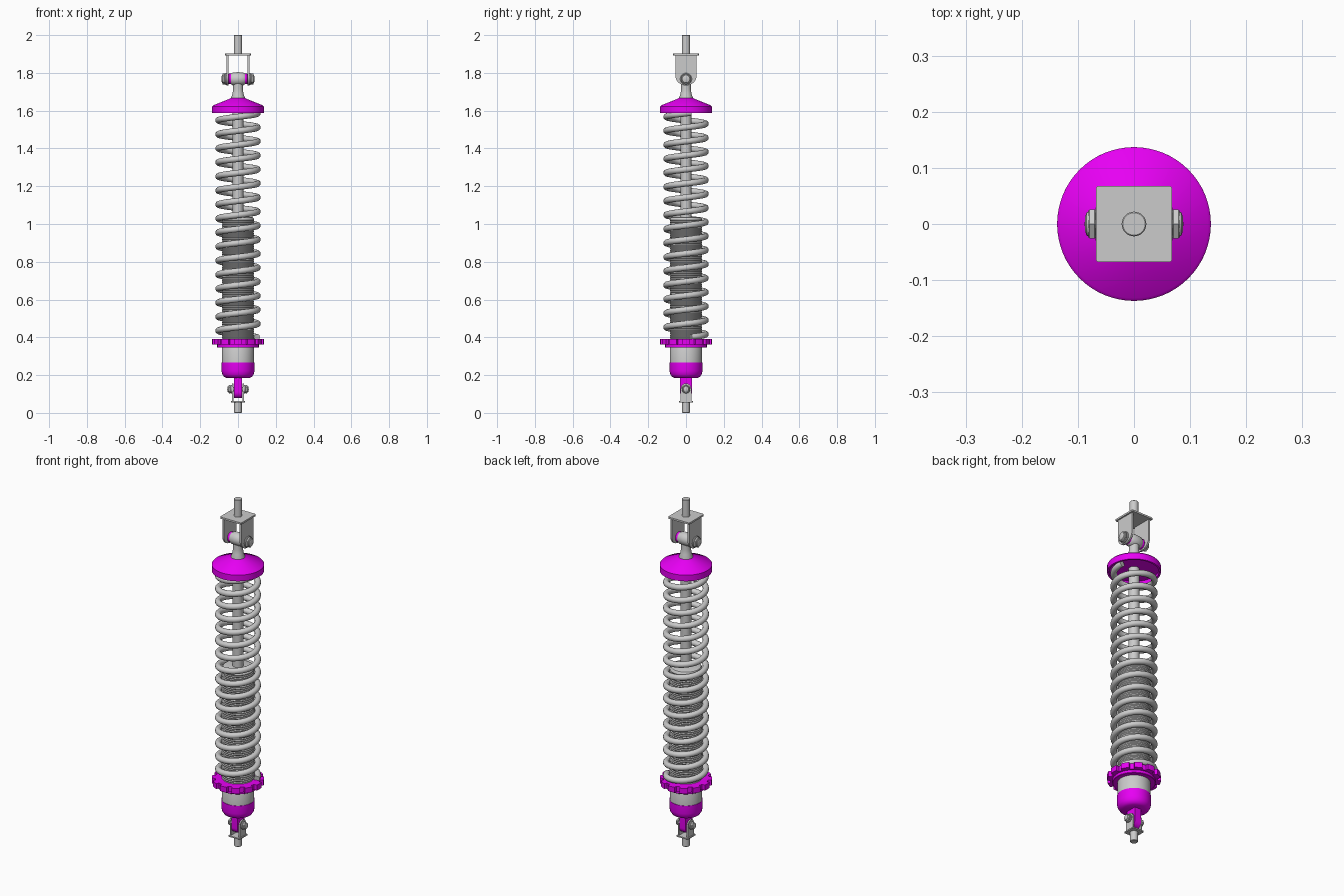
import bpy, bmesh
from math import sin, cos, pi, radians
from mathutils import Matrix

if "Cube" in bpy.data.objects:
    bpy.data.objects.remove(bpy.data.objects["Cube"])

purple = bpy.data.materials.new("purple")
purple.diffuse_color = (0.8, 0.0, 0.9, 1)
purple.use_nodes = True
purple.node_tree.nodes["Principled BSDF"].inputs["Base Color"].default_value = purple.diffuse_color


def finish(name, bm, mat=None):
    bmesh.ops.remove_doubles(bm, verts=bm.verts, dist=1e-5)
    bmesh.ops.recalc_face_normals(bm, faces=bm.faces)
    me = bpy.data.meshes.new(name)
    bm.to_mesh(me)
    bm.free()
    ob = bpy.data.objects.new(name, me)
    bpy.context.collection.objects.link(ob)
    if mat:
        me.materials.append(mat)
    smooth(ob)
    return ob


def smooth(ob):
    bpy.ops.object.select_all(action='DESELECT')
    ob.select_set(True)
    bpy.context.view_layer.objects.active = ob
    bpy.ops.object.shade_smooth_by_angle(angle=radians(32))


def lathe(name, prof, mat=None, n=48, along_x=None):
    """Revolve (radius, height) points about z, or about x at height along_x."""
    bm = bmesh.new()
    rings = [[bm.verts.new((r * cos(2 * pi * i / n), r * sin(2 * pi * i / n), z))
              for i in range(n)] if r > 0 else [bm.verts.new((0, 0, z))] for r, z in prof]
    for a, b in zip(rings, rings[1:]):
        for i in range(n):
            j = (i + 1) % n
            if len(a) == 1:
                bm.faces.new((a[0], b[i], b[j]))
            elif len(b) == 1:
                bm.faces.new((a[i], a[j], b[0]))
            else:
                bm.faces.new((a[i], a[j], b[j], b[i]))
    if along_x is not None:
        bm.transform(Matrix.Translation((0, 0, along_x)) @ Matrix.Rotation(pi / 2, 4, 'Y'))
    return finish(name, bm, mat)


def rod(name, r, a, b, mat=None, n=32, along_x=None, ch=0.002):
    return lathe(name, [(0, a), (r - ch, a), (r, a + ch), (r, b - ch), (r - ch, b), (0, b)],
                 mat, n, along_x)


def prism(name, pts, depth, place, mat=None):
    """Extrude a flat outline; place maps (u, v, d) to x, y, z."""
    bm = bmesh.new()
    f = bm.faces.new([bm.verts.new(place(u, v, depth[0])) for u, v in pts])
    g = bm.faces.new([bm.verts.new(place(u, v, depth[1])) for u, v in pts])
    k = len(pts)
    for i in range(k):
        j = (i + 1) % k
        bm.faces.new((f.verts[i], f.verts[j], g.verts[j], g.verts[i]))
    return finish(name, bm, mat)


def tongue(w, z_base, z_arc, h):
    """Outline of a lug with a rounded free end; h is the signed arc height."""
    arc = [(w * cos(pi * i / 16), z_arc + h * sin(pi * i / 16)) for i in range(17)]
    return [(w, z_base)] + arc + [(-w, z_base)]


def side_plate(name, outline, x0, x1, mat=None):
    prism(name, outline, (x0, x1), lambda u, v, d: (d, u, v), mat)


def clevis(tag, w, plate, cheek_w, cheek_x, arc_z, arc_h, bolt_z, nut_r, end):
    # base plate, two cheeks, through bolt and both hex ends
    c = w * 0.06
    sq = [(w, w - c), (w - c, w), (c - w, w), (-w, w - c), (-w, c - w), (c - w, -w), (w - c, -w), (w, c - w)]
    prism(tag + "_bracket_plate", sq, plate, lambda u, v, d: (u, v, d))
    outline = tongue(cheek_w, sum(plate) / 2, arc_z, arc_h)
    x0, x1 = cheek_x
    rod(tag + "_bolt", nut_r * 0.5, -x1, x1, n=24, along_x=bolt_z)
    for s, side in ((1, "right"), (-1, "left")):
        side_plate(f"{tag}_bracket_cheek_{side}", outline, s * x0, s * x1)
        t = end - x1
        rod(f"{tag}_washer_{side}", nut_r, *sorted((s * x1, s * (x1 + t * .3))), along_x=bolt_z)
        rod(f"{tag}_nut_{side}", nut_r * 0.97, *sorted((s * (x1 + t * .3), s * (x1 + t * .75))),
            n=6, along_x=bolt_z)
        lathe(f"{tag}_nut_dome_{side}", [(nut_r * .75, s * (x1 + t * .7)), (nut_r * .65, s * (x1 + t * .88)),
              (nut_r * .4, s * (x1 + t * .97)), (0, s * end)], n=24, along_x=bolt_z)


# Upper mount: stud, clevis, eye with bushings
rod("upper_stud", 0.022, 1.90, 2.0)
clevis("upper", 0.068, (1.893, 1.903), 0.056, (0.05, 0.06), 1.785, -0.052, 1.768, 0.031, 0.088)
lathe("upper_eye", [(0, -.037), (.028, -.037), (.034, -.028), (.036, 0), (.034, .028),
                    (.028, .037), (0, .037)], along_x=1.768, n=32)
for s, side in ((1, "right"), (-1, "left")):
    rod(f"upper_bushing_{side}", 0.028, *sorted((s * .035, s * .05)), purple, along_x=1.768)
lathe("upper_neck", [(0, 1.755), (.026, 1.755), (.026, 1.715), (.029, 1.69), (.038, 1.665), (.038, 1.65), (0, 1.65)])

# Upper spring seat, hollow underneath
lathe("upper_spring_seat", [(0, 1.667), (.036, 1.667), (.042, 1.664), (.132, 1.628), (.137, 1.622), (.137, 1.587),
                            (.127, 1.587), (.127, 1.606), (0, 1.606)], purple, n=64)

# Piston shaft
rod("piston_shaft", 0.028, 1.0, 1.62)

# Threaded damper body
prof = [(0, 0.255), (.085, 0.255), (.085, 0.36)]
z = 0.36
while z < 1.015:
    prof += [(.0825, z + .005), (.0855, z + .010)]
    z += 0.010
prof += [(.084, 1.027), (.078, 1.035), (.07, 1.038), (0, 1.038)]
lathe("damper_body", prof)

# Coil spring
turns, steps = 16, 36
cu = bpy.data.curves.new("coil_spring", 'CURVE')
cu.dimensions = '3D'
cu.bevel_depth = 0.0165
cu.bevel_resolution = 4
cu.use_fill_caps = True
sp = cu.splines.new('POLY')
sp.points.add(turns * steps)
for i, p in enumerate(sp.points):
    a = 2 * pi * i / steps + radians(15)
    p.co = (.104 * cos(a), .104 * sin(a), .401 + 1.188 * i / (turns * steps), 1)
ob = bpy.data.objects.new("coil_spring", cu)
bpy.context.collection.objects.link(ob)
bpy.ops.object.select_all(action='DESELECT')
ob.select_set(True)
bpy.context.view_layer.objects.active = ob
bpy.ops.object.convert(target='MESH')
smooth(bpy.context.view_layer.objects.active)

# Notched adjuster ring and its lock flange
teeth = []
for t in range(12):
    for deg, r in ((-10, .120), (-9, .137), (-4.5, .137), (0, .137), (4.5, .137), (9, .137), (10, .120), (15, .120)):
        a = radians(t * 30 + deg)
        teeth.append((r * cos(a), r * sin(a)))
prism("adjuster_ring", teeth, (.361, .392), lambda u, v, d: (u, v, d), purple)
rod("adjuster_flange", 0.11, .345, .363, purple, n=48)

# Lower end cap and lug
lathe("lower_cap", [(0, .268), (.087, .268), (.087, .222), (.083, .204), (.074, .191), (.06, .184), (0, .184)], purple)
side_plate("lower_lug", tongue(.032, .19, .112, -.034), -.02, .02, purple)

# Lower mount: clevis and stud
clevis("lower", 0.036, (.055, .062), 0.028, (.024, .031), .128, .028, .125, 0.022, 0.057)
rod("lower_stud", 0.02, 0.0, .058)
